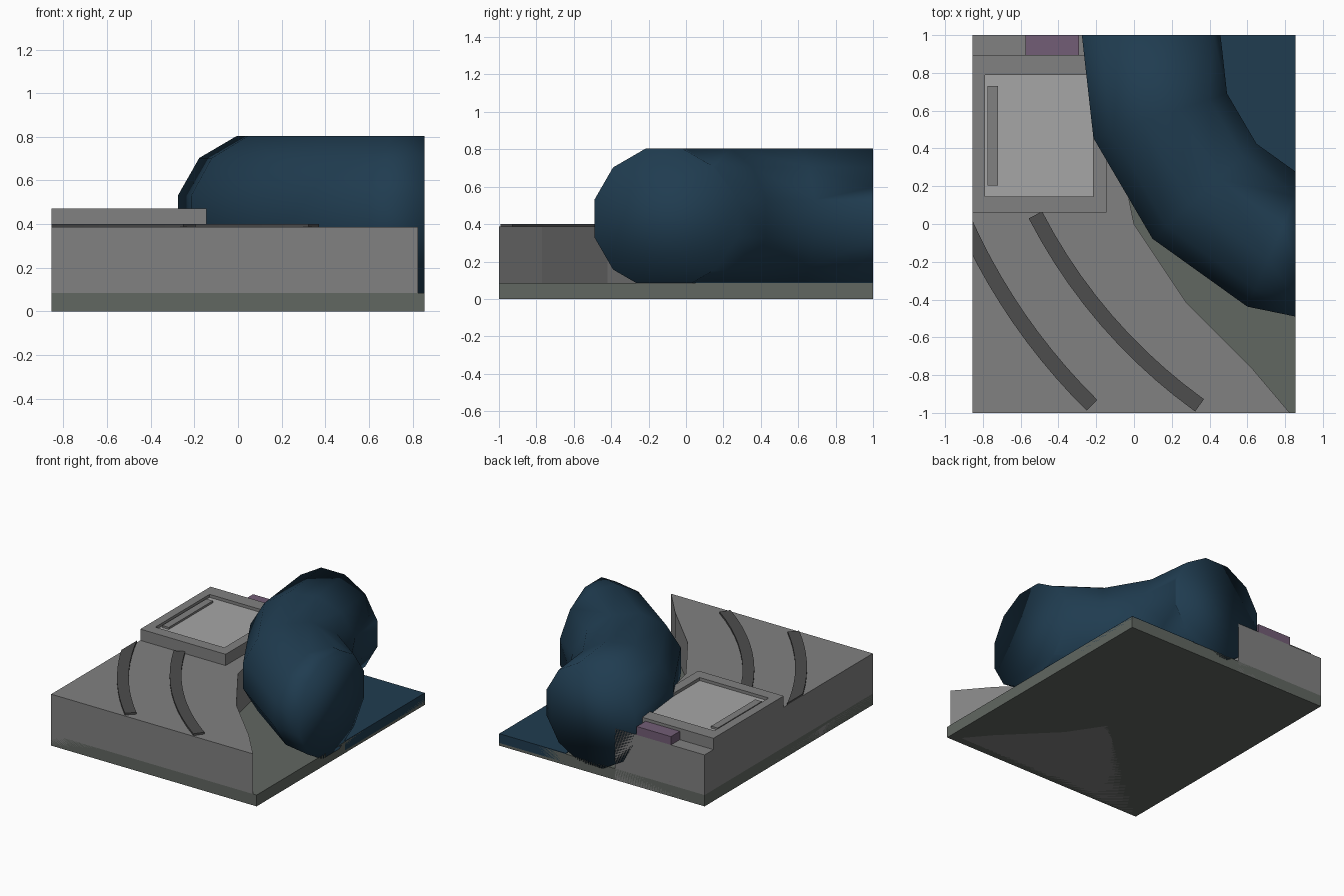
import bpy, bmesh, math
from mathutils import Vector

if "Cube" in bpy.data.objects:
    bpy.data.objects.remove(bpy.data.objects["Cube"])


def material(name, rgb):
    m = bpy.data.materials.new(name)
    m.diffuse_color = (*rgb, 1)
    m.use_nodes = True
    m.node_tree.nodes["Principled BSDF"].inputs["Base Color"].default_value = m.diffuse_color
    return m


STONE = material("stone_grey", (0.22, 0.22, 0.22))
PALE = material("pale_grey", (0.38, 0.38, 0.38))
DARK = material("dark_grey", (0.075, 0.075, 0.075))
GREEN = material("green_grey", (0.12, 0.135, 0.12))
NAVY = material("navy", (0.014, 0.045, 0.08))
PURPLE = material("dull_purple", (0.17, 0.11, 0.18))
XMAX, YMAX = 0.855, 1.0


def finish(bm, name, mat):
    bmesh.ops.recalc_face_normals(bm, faces=bm.faces)
    me = bpy.data.meshes.new(name)
    bm.to_mesh(me)
    bm.free()
    me.materials.append(mat)
    ob = bpy.data.objects.new(name, me)
    bpy.context.collection.objects.link(ob)
    return ob


def clip(bm, co, no):
    """Cut away everything beyond a plane and close the cut."""
    geom = bm.verts[:] + bm.edges[:] + bm.faces[:]
    cut = bmesh.ops.bisect_plane(bm, geom=geom, plane_co=co, plane_no=no, clear_outer=True)
    edges = [e for e in cut["geom_cut"] if isinstance(e, bmesh.types.BMEdge)]
    bmesh.ops.contextual_create(bm, geom=edges)


def prism_bm(outline, z0, z1):
    bm = bmesh.new()
    face = bm.faces.new([bm.verts.new((x, y, z0)) for x, y in outline])
    new = bmesh.ops.extrude_face_region(bm, geom=[face], use_keep_orig=True)["geom"]
    for v in new:
        if isinstance(v, bmesh.types.BMVert):
            v.co.z = z1
    return bm


def prism(name, outline, z0, z1, mat):
    return finish(prism_bm(outline, z0, z1), name, mat)


def box(name, x0, x1, y0, y1, z0, z1, mat):
    return prism(name, [(x0, y0), (x1, y0), (x1, y1), (x0, y1)], z0, z1, mat)


# Base plate and raised slab with a curved edge beside the pipe
box("base_plate", -XMAX, XMAX, -YMAX, YMAX, 0, 0.085, GREEN)
prism("raised_slab", [(-XMAX, -1), (0.825, -1), (0.63, -0.77), (0.28, -0.42), (0, 0),
                      (-0.04, 0.2), (-0.09, 0.55), (-0.11, 1), (-XMAX, 1)], 0, 0.387, STONE)

# Platform with a sunken panel
bm = prism_bm([(-XMAX, 0.06), (-0.145, 0.06), (-0.145, 0.895), (-XMAX, 0.895)], 0.38, 0.472)
top = max(bm.faces, key=lambda f: f.calc_center_median().z)
inset = bmesh.ops.extrude_face_region(bm, geom=[top])["geom"]
bmesh.ops.delete(bm, geom=[top], context='FACES_ONLY')
rim = [v for v in inset if isinstance(v, bmesh.types.BMVert)]
for v in rim:
    v.co.x = -0.79 if v.co.x < -0.5 else -0.215
    v.co.y = 0.145 if v.co.y < 0.5 else 0.79
floor = [f for f in inset if isinstance(f, bmesh.types.BMFace)]
sunk = bmesh.ops.extrude_face_region(bm, geom=floor)["geom"]
bmesh.ops.delete(bm, geom=floor, context='FACES_ONLY')
for v in sunk:
    if isinstance(v, bmesh.types.BMVert):
        v.co.z -= 0.025
platform = finish(bm, "platform_frame", STONE)
box("sunken_panel", -0.789, -0.216, 0.146, 0.789, 0.43, 0.45, PALE)
box("panel_bar", -0.775, -0.72, 0.205, 0.73, 0.44, 0.465, STONE)

# Small block on the back edge
box("back_block", -0.575, -0.29, 0.89, YMAX, 0.1, 0.45, PURPLE)


# Curved ribs on the slab
def rib(name, p0, p1, sag, width=0.08, n=10):
    p0, p1 = Vector(p0), Vector(p1)
    chord = p1 - p0
    half = chord.length / 2
    radius = (half * half + sag * sag) / (2 * sag)
    normal = Vector((-chord.y, chord.x)).normalized()
    centre = (p0 + p1) / 2 + normal * (radius - sag)
    spread = math.asin(half / radius)
    mid = math.atan2(-normal.y, -normal.x)

    def arc(r):
        angles = [mid - spread + 2 * spread * i / n for i in range(n + 1)]
        return [(centre.x + r * math.cos(a), centre.y + r * math.sin(a)) for a in angles]

    outline = arc(radius + width / 2) + arc(radius - width / 2)[::-1]
    bm = prism_bm(outline, 0.375, 0.401)
    clip(bm, (-XMAX, 0, 0), (-1, 0, 0))
    finish(bm, name, DARK)


rib("rib_outer", (-0.90, 0.02), (-0.222, -0.96), 0.056)
rib("rib_inner", (-0.522, 0.048), (0.347, -0.96), 0.079)

# Bent pipe: sector of a twelve-sided ring, trimmed at the base edges
CX, CY, CZ, MAJOR, MINOR = 1.195, 0.924, 0.43, 1.113, 0.386
bm = bmesh.new()
rings = []
for i in range(6):
    a = math.radians(-29.6 + 24 * i)
    ring = []
    for k in range(12):
        t = math.radians(15 + 30 * k)
        r = MAJOR + MINOR * math.cos(t)
        ring.append(bm.verts.new((CX - r * math.cos(a), CY - r * math.sin(a),
                                  CZ + MINOR * math.sin(t))))
    rings.append(ring)
for r0, r1 in zip(rings, rings[1:]):
    for k in range(12):
        bm.faces.new((r0[k], r0[k - 1], r1[k - 1], r1[k]))
clip(bm, (XMAX, 0, 0), (1, 0, 0))
clip(bm, (0, YMAX, 0), (0, 1, 0))
for f in bm.faces:
    f.smooth = True
finish(bm, "bent_pipe", NAVY)

# Dark floor in the inner corner of the bend
prism("corner_floor", [(0.3, 1), (0.35, 0.7), (0.5, 0.3), (XMAX, 0.05), (XMAX, 1)],
      0.02, 0.09, NAVY)
